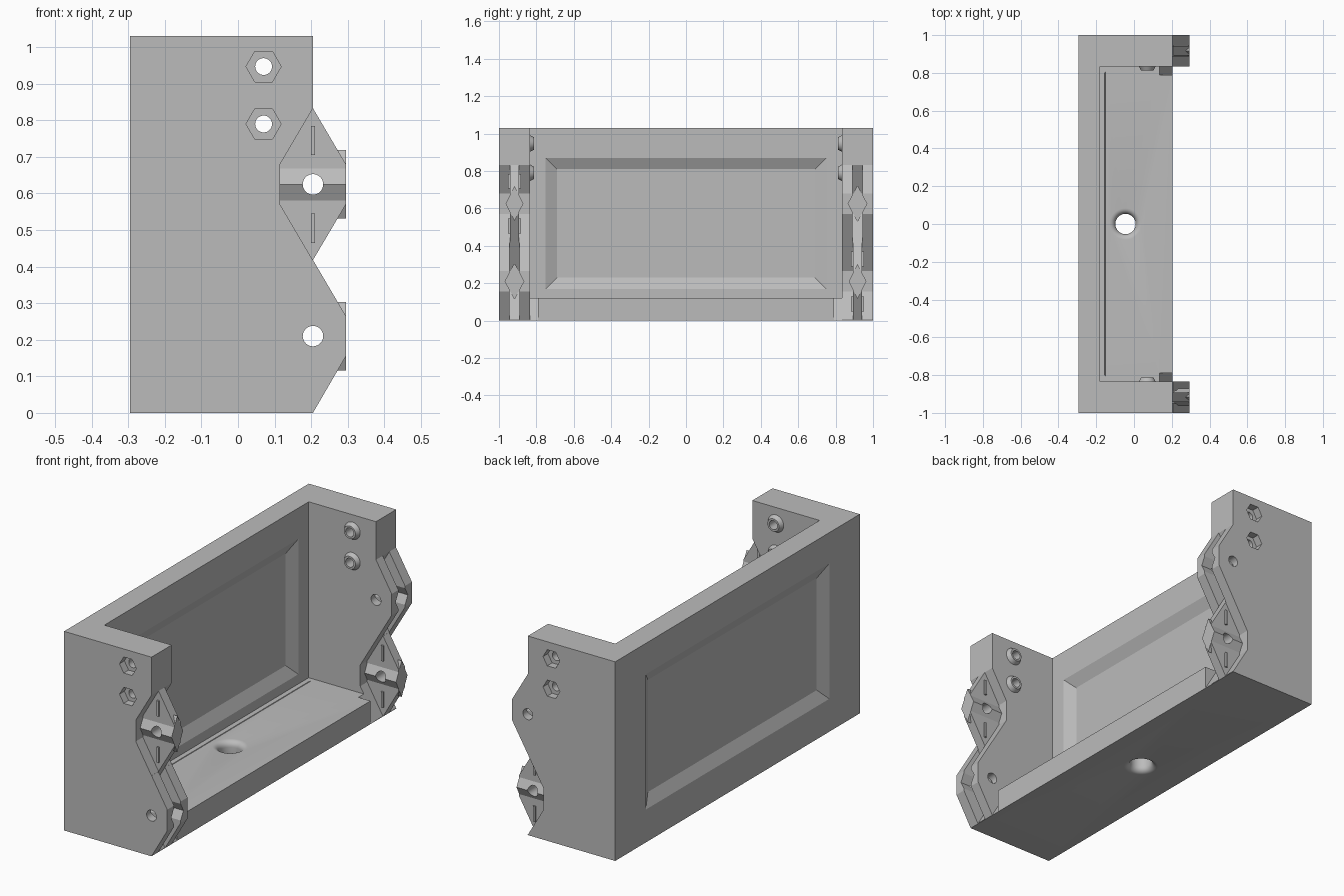
import bpy, bmesh, math
from mathutils import Matrix, Vector

if "Cube" in bpy.data.objects:
    bpy.data.objects.remove(bpy.data.objects["Cube"])

grey = bpy.data.materials.new("plain grey")
grey.use_nodes = True
COLOUR = (0.5, 0.5, 0.5, 1)
grey.diffuse_color = COLOUR
grey.node_tree.nodes["Principled BSDF"].inputs["Base Color"].default_value = COLOUR


def make(name, bm):
    bmesh.ops.recalc_face_normals(bm, faces=bm.faces)
    mesh = bpy.data.meshes.new(name)
    bm.to_mesh(mesh)
    bm.free()
    mesh.materials.append(grey)
    obj = bpy.data.objects.new(name, mesh)
    bpy.context.collection.objects.link(obj)
    return obj


def prism(name, points, start, end, axis="y"):
    """Extrude an (x, z) profile along y, or a (y, z) profile along x."""
    bm = bmesh.new()
    if axis == "y":
        verts = [bm.verts.new((a, start, b)) for a, b in points]
        move = (0, end - start, 0)
    else:
        verts = [bm.verts.new((start, a, b)) for a, b in points]
        move = (end - start, 0, 0)
    face = bm.faces.new(verts)
    out = bmesh.ops.extrude_face_region(bm, geom=[face])
    bmesh.ops.translate(bm, vec=move, verts=[v for v in out["geom"] if isinstance(v, bmesh.types.BMVert)])
    return make(name, bm)


def rod(name, x, z, r1, r2, start, end, sides=32):
    """Cylinder or cone along y; r1 is at start, r2 at end."""
    bm = bmesh.new()
    bmesh.ops.create_cone(bm, cap_ends=True, segments=sides, radius1=r1, radius2=r2, depth=abs(end - start))
    turn = Matrix.Rotation(math.radians(-90 if end > start else 90), 4, "X")
    bmesh.ops.transform(bm, matrix=Matrix.Translation((x, (start + end) / 2, z)) @ turn, verts=bm.verts)
    return make(name, bm)


def frustum(name, x1, x2, half1, half2):
    """Sloped rectangular recess; half sizes are (y, z) at x1 and x2."""
    bm = bmesh.new()
    for x, (hy, hz) in ((x1, half1), (x2, half2)):
        for sy, sz in ((-1, -1), (1, -1), (1, 1), (-1, 1)):
            bm.verts.new((x, sy * hy, PANEL_Z + sz * hz))
    bmesh.ops.convex_hull(bm, input=bm.verts)
    return make(name, bm)


def boolean(target, tool, operation="DIFFERENCE"):
    mod = target.modifiers.new("cut", "BOOLEAN")
    mod.operation, mod.solver, mod.object = operation, "EXACT", tool
    bpy.context.view_layer.objects.active = target
    bpy.ops.object.modifier_apply(modifier=mod.name)
    bpy.data.objects.remove(tool)


BACK, FRONT, TIP, HEIGHT = -0.295, 0.205, 0.295, 1.03
INNER, WALL_MID, PANEL_Z = 0.835, 0.917, 0.52
LOW, HIGH = 0.21, 0.625
HALF, FLAT, REACH = 0.208, 0.055, 0.09

# Shell: side profile extruded across the width, then hollowed out
edge = [(BACK, 0), (FRONT, 0)]
for z in (LOW, HIGH):
    edge += [(TIP, z - FLAT), (TIP, z + FLAT), (FRONT, z + HALF)]
shell = prism("shell", edge + [(FRONT, HEIGHT), (BACK, HEIGHT)], -1, 1)
hollow = [(-0.18, 0.12), (FRONT, 0.12), (FRONT, -1), (1, -1), (1, 2), (-0.18, 2)]
boolean(shell, prism("hollow", hollow, -INNER, INNER))

# Sloped recesses on both faces of the back panel
for surface, inward in ((BACK, 1), (-0.18, -1)):
    boolean(shell, frustum("recess", surface - inward * 0.03, surface + inward * 0.03, (0.81, 0.41), (0.69, 0.29)))


def knuckle(z):
    return [(FRONT, z + HALF), (0.4, z + HALF), (0.4, z - HALF), (FRONT, z - HALF),
            (FRONT - REACH, z - FLAT), (FRONT - REACH, z + FLAT)]


def detent(z, y, half_width):
    return [(y - half_width, z), (y, z - FLAT * 1.7), (y + half_width, z), (y, z + FLAT * 1.7)]


# Hinge knuckles: one tongue and one fork on each wall
for side in (-1, 1):
    y = side * WALL_MID
    tongue_z, fork_z = (HIGH, LOW) if side < 0 else (LOW, HIGH)
    for d in (-1, 1):
        boolean(shell, prism("tongue_side", knuckle(tongue_z), y + d * 0.025, y + d * 0.12))
    boolean(shell, prism("fork_slot", knuckle(fork_z), y - 0.027, y + 0.027))
    boolean(shell, prism("fork_detent", detent(fork_z, y, 0.05), FRONT - REACH, 0.4, "x"))
    boolean(shell, prism("tongue_detent", detent(tongue_z, y, 0.047), FRONT - REACH - 0.002, TIP, "x"), "UNION")
    # Clearance notch at the floor corner
    boolean(shell, prism("floor_notch", knuckle(LOW), side * 0.79, side * INNER))
    # Slim upright ribs on the tongue
    for dz in (-0.12, 0.12):
        rib = [(FRONT - 0.006, tongue_z + dz - 0.04), (FRONT + 0.006, tongue_z + dz - 0.04),
               (FRONT + 0.006, tongue_z + dz + 0.04), (FRONT - 0.006, tongue_z + dz + 0.04)]
        boolean(shell, prism("rib", rib, y - 0.034, y + 0.034), "UNION")
    # Pivot holes
    for z in (LOW, HIGH):
        boolean(shell, rod("pivot", FRONT, z, 0.028, 0.028, side * 0.7, side * 1.1))
    # Bolt bosses inside, nut pockets outside, bores through both
    for z in (0.79, 0.947):
        boolean(shell, rod("boss", 0.07, z, 0.05, 0.033, side * (INNER + 0.01), side * (INNER - 0.022)), "UNION")
        hexagon = [(0.07 + 0.048 * math.cos(i * math.pi / 3), z + 0.048 * math.sin(i * math.pi / 3)) for i in range(6)]
        boolean(shell, prism("nut_pocket", hexagon, side * 0.96, side * 1.1))
        boolean(shell, rod("bore", 0.07, z, 0.023, 0.023, side * 0.7, side * 1.1))

# Rounded drain hole in the floor, cut with a turned profile
bm = bmesh.new()
lip, radius = 0.03, 0.054
arc = [(radius + lip * (1 - math.sin(a)), lip * (1 - math.cos(a))) for a in (i * math.pi / 12 for i in range(7))]
profile = [(r, z) for r, z in arc] + [(r, 0.12 - z) for r, z in reversed(arc)]
profile = [(0, -0.05), (profile[0][0], -0.05)] + profile + [(profile[-1][0], 0.2), (0, 0.2)]
verts = [bm.verts.new((r, 0, z)) for r, z in profile]
edges = [bm.edges.new(pair) for pair in zip(verts, verts[1:])]
bmesh.ops.spin(bm, geom=verts + edges, cent=(0, 0, 0), axis=(0, 0, 1), angle=math.tau, steps=40)
bmesh.ops.remove_doubles(bm, verts=bm.verts, dist=0.0001)
bmesh.ops.translate(bm, vec=Vector((-0.045, 0, 0)), verts=bm.verts)
boolean(shell, make("drain", bm))

# Smooth curved faces, keep edges crisp
bpy.ops.object.select_all(action="DESELECT")
shell.select_set(True)
bpy.context.view_layer.objects.active = shell
bpy.ops.object.shade_smooth_by_angle(angle=math.radians(25))
